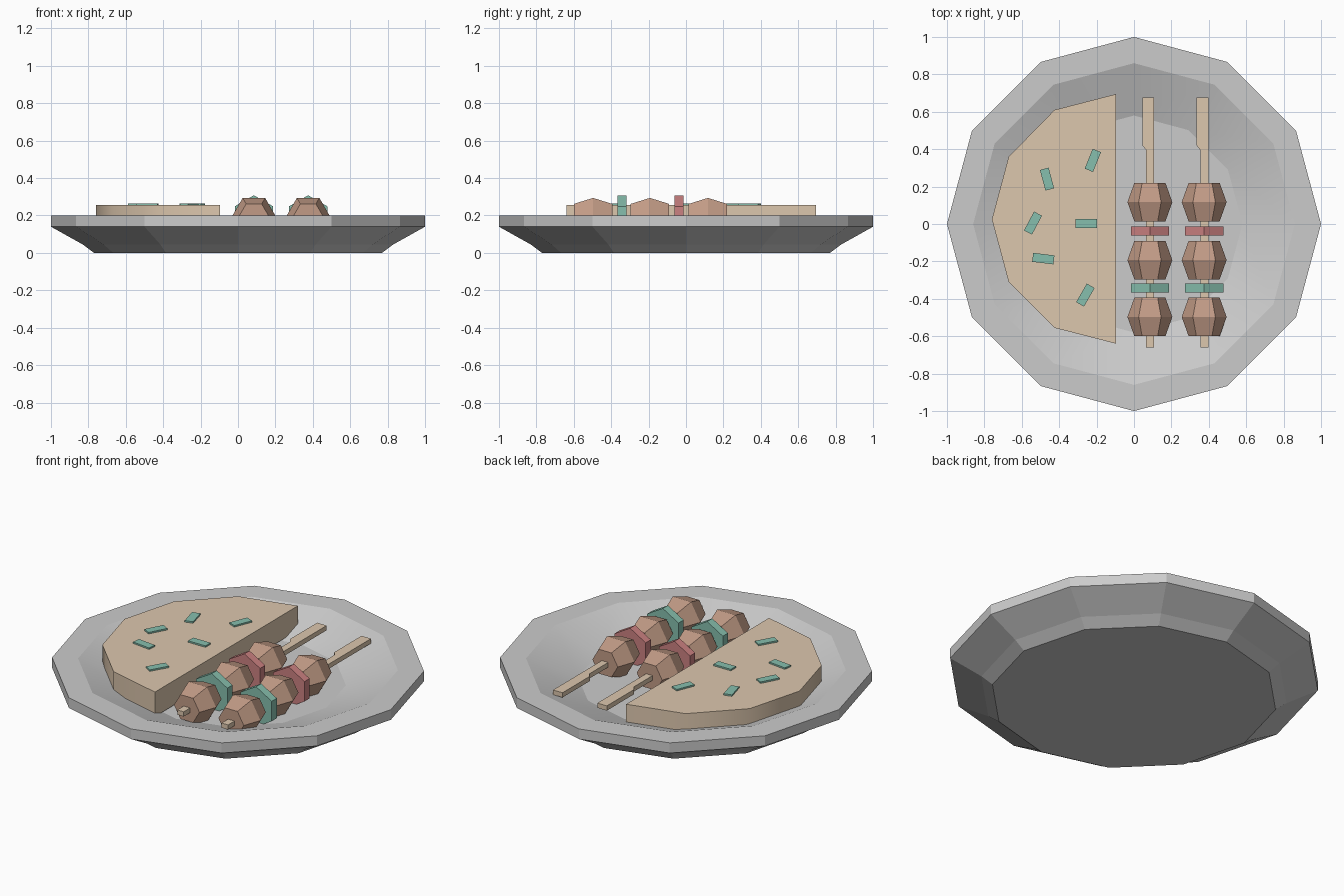
import bpy, bmesh, math
from mathutils import Matrix

if "Cube" in bpy.data.objects:
    bpy.data.objects.remove(bpy.data.objects["Cube"])


def material(name, rgb):
    m = bpy.data.materials.new(name)
    m.diffuse_color = (*rgb, 1)
    m.use_nodes = True
    m.node_tree.nodes["Principled BSDF"].inputs["Base Color"].default_value = m.diffuse_color
    return m


TAN = material("bread tan", (0.72, 0.57, 0.42))
MEAT = material("meat brown", (0.54, 0.33, 0.24))
GREEN = material("pepper green", (0.24, 0.52, 0.42))
RED = material("pepper red", (0.60, 0.22, 0.22))


def finish(name, bm, mat=None):
    bmesh.ops.recalc_face_normals(bm, faces=bm.faces)
    me = bpy.data.meshes.new(name)
    bm.to_mesh(me)
    bm.free()
    ob = bpy.data.objects.new(name, me)
    bpy.context.collection.objects.link(ob)
    if mat:
        me.materials.append(mat)
    return ob


def lathe(name, profile, sides, mat=None, start=0.0, smooth_band=None):
    """Closed solid from (radius, height) rings, capped at both ends."""
    bm = bmesh.new()
    rings = []
    for r, z in profile:
        angles = [start + i * math.tau / sides for i in range(sides)]
        rings.append([bm.verts.new((r * math.cos(a), r * math.sin(a), z)) for a in angles])
    for k, (a, b) in enumerate(zip(rings, rings[1:])):
        for i in range(sides):
            j = (i + 1) % sides
            f = bm.faces.new((a[i], a[j], b[j], b[i]))
            f.smooth = k == smooth_band
    bm.faces.new(rings[0])
    bm.faces.new(rings[-1])
    return finish(name, bm, mat)


def slab(name, outline, z0, z1, mat):
    """Outline in the xy plane extruded from z0 to z1."""
    bm = bmesh.new()
    face = bm.faces.new([bm.verts.new((x, y, z0)) for x, y in outline])
    ext = bmesh.ops.extrude_face_region(bm, geom=[face])
    for v in ext["geom"]:
        if isinstance(v, bmesh.types.BMVert):
            v.co.z = z1
    return finish(name, bm, mat)


# Twelve-sided plate with a sloped inner wall
lathe("plate", [(0.77, 0), (0.83, 0.045), (1, 0.14), (1, 0.2), (0.86, 0.2), (0.58, 0.1)],
      12, smooth_band=4)

# Half flatbread, curved side softly shaded
bread = slab("flatbread", [(-0.095, 0.695), (-0.425, 0.61), (-0.67, 0.36), (-0.76, 0.025),
                           (-0.67, -0.31), (-0.425, -0.555), (-0.095, -0.64)], 0.11, 0.255, TAN)
for p in bread.data.polygons:
    p.use_smooth = abs(p.normal.z) < 0.5 and p.normal.x < 0

# Herb flakes on the bread: x, y, angle
for i, (x, y, deg) in enumerate([(-0.465, 0.24, -75), (-0.22, 0.34, 68), (-0.54, 0.005, 62),
                                 (-0.255, 0.003, 0), (-0.485, -0.185, -7), (-0.26, -0.38, 60)]):
    flake = slab(f"herb_flake_{i + 1}", [(-0.057, -0.024), (0.057, -0.024),
                                         (0.057, 0.024), (-0.057, 0.024)], 0, 0.022, GREEN)
    flake.data.transform(Matrix.Translation((x, y, 0.242)) @ Matrix.Rotation(math.radians(deg), 4, 'Z'))

# Two kebabs running along y
AXIS_Z = 0.19
for n, cx in enumerate((0.085, 0.375), 1):
    slab(f"skewer_{n}", [(cx - 0.02, -0.66), (cx + 0.022, -0.66), (cx + 0.022, 0.675), (cx - 0.04, 0.675),
                         (cx - 0.04, 0.42), (cx - 0.02, 0.395)], AXIS_Z - 0.018, AXIS_Z + 0.01, TAN)

    def thread(name, y, profile, mat, start):
        ob = lathe(name, profile, 6, mat, start)
        ob.data.transform(Matrix.Translation((cx, y, AXIS_Z)) @ Matrix.Rotation(math.radians(-90), 4, 'X'))

    # Meat chunks: hexagonal, fat in the middle, flat side up
    for k, y in enumerate((-0.497, -0.193, 0.117), 1):
        thread(f"meat_{n}_{k}", y, [(0.083, -0.103), (0.12, 0), (0.083, 0.103)], MEAT, 0)
    # Pepper slices: hexagonal, point up
    for name, y, mat in (("green_pepper", -0.343, GREEN), ("red_pepper", -0.037, RED)):
        thread(f"{name}_{n}", y, [(0.118, -0.024), (0.118, 0.024)], mat, math.pi / 6)
